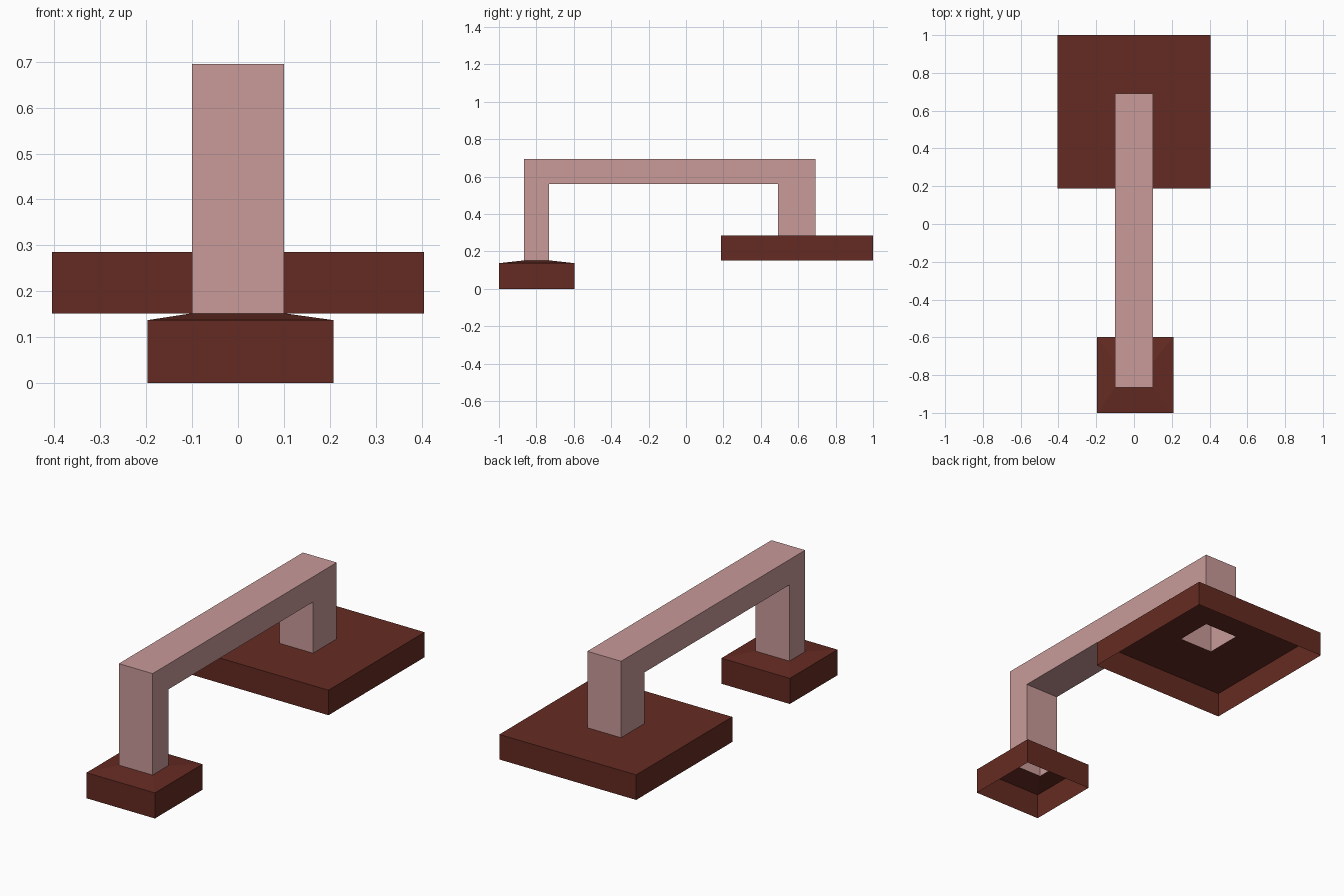
import bpy, bmesh

if "Cube" in bpy.data.objects:
    bpy.data.objects.remove(bpy.data.objects["Cube"])


def material(name, rgb):
    m = bpy.data.materials.new(name)
    m.diffuse_color = (*rgb, 1)
    m.use_nodes = True
    m.node_tree.nodes["Principled BSDF"].inputs["Base Color"].default_value = m.diffuse_color
    return m


pink = material("dusty pink", (0.578, 0.328, 0.319))
brown = material("dark red brown", (0.130, 0.024, 0.016))


def finish(bm, name, mat):
    bmesh.ops.recalc_face_normals(bm, faces=bm.faces)
    me = bpy.data.meshes.new(name)
    bm.to_mesh(me)
    bm.free()
    me.materials.append(mat)
    bpy.context.collection.objects.link(bpy.data.objects.new(name, me))


def ring(bm, x0, x1, y0, y1, z):
    return [bm.verts.new((x, y, z)) for x, y in ((x0, y0), (x1, y0), (x1, y1), (x0, y1))]


# Hollow base: open underneath, top skirt rising to a hole where the leg meets it
def base(name, outer, hole, z_bottom, z_edge, z_hole):
    bm = bmesh.new()
    rings = [ring(bm, *outer, z_bottom), ring(bm, *outer, z_edge), ring(bm, *hole, z_hole)]
    for a, b in zip(rings, rings[1:]):
        for i in range(4):
            j = (i + 1) % 4
            bm.faces.new((a[i], a[j], b[j], b[i]))
    finish(bm, name, brown)


W = 0.1                      # half width of the rail
F0, F1 = -0.865, -0.732      # front leg depth
B0, B1 = 0.492, 0.692        # back leg depth
base("front_base", (-0.197, 0.208, -1.0, -0.597), (-W, W, F0, F1), 0, 0.137, 0.152)
base("back_base", (-0.405, 0.405, 0.187, 1.0), (-W, W, B0, B1), 0.152, 0.286, 0.286)

# Arched rail: side profile extruded across x, leg ends left open
profile = [(F0, 0.152), (F0, 0.695), (B1, 0.695), (B1, 0.286),
           (B0, 0.286), (B0, 0.56), (F1, 0.56), (F1, 0.152)]
bm = bmesh.new()
left, right = [[bm.verts.new((x, y, z)) for y, z in profile] for x in (-W, W)]
bm.faces.new(left)
bm.faces.new(right[::-1])
for i in range(8):
    if i not in (3, 7):      # skip the open leg bottoms
        j = (i + 1) % 8
        bm.faces.new((left[j], left[i], right[i], right[j]))
finish(bm, "arched_rail", pink)
